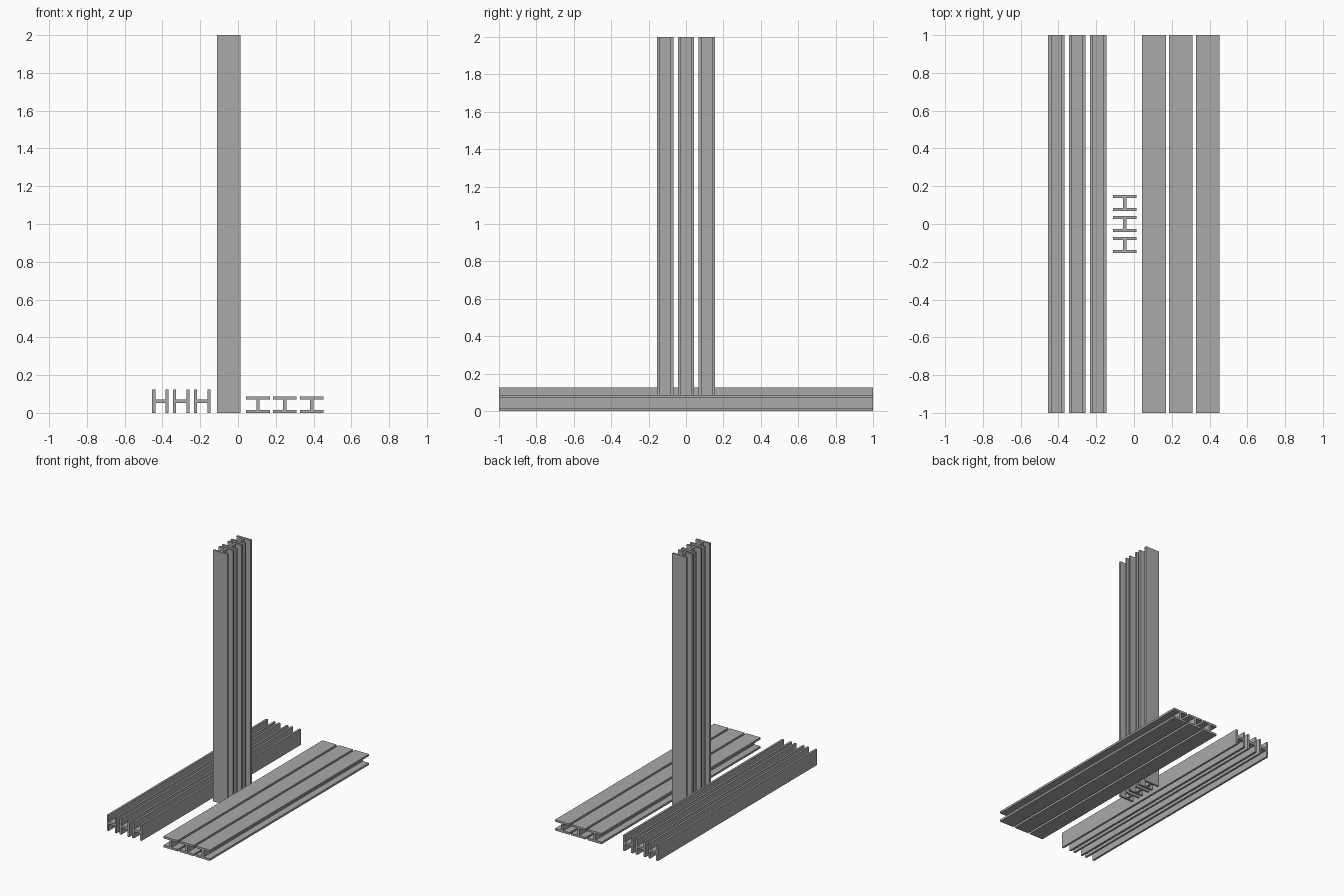
import bpy
import bmesh
from math import radians
from mathutils import Matrix

cube = bpy.data.objects.get("Cube")
if cube:
    bpy.data.objects.remove(cube, do_unlink=True)

WIDTH, DEPTH, LENGTH = 0.125, 0.086, 2.0
FLANGE, WEB = 0.016, 0.018

steel = bpy.data.materials.new("steel grey")
steel.use_nodes = True
colour = (0.4, 0.4, 0.4, 1)
steel.diffuse_color = colour
steel.node_tree.nodes["Principled BSDF"].inputs["Base Color"].default_value = colour


def h_beam(name, location, rotation):
    """H-section extruded along local z, flanges facing local +y and -y."""
    w, d, t = WIDTH / 2, DEPTH / 2, WEB / 2
    inner = d - FLANGE
    half = [(w, -d), (w, -inner), (t, -inner), (t, inner), (w, inner), (w, d)]
    outline = half + [(-x, y) for x, y in reversed(half)]
    bm = bmesh.new()
    face = bm.faces.new([bm.verts.new((x, y, -LENGTH / 2)) for x, y in outline])
    result = bmesh.ops.extrude_face_region(bm, geom=[face])
    top = [v for v in result["geom"] if isinstance(v, bmesh.types.BMVert)]
    bmesh.ops.translate(bm, verts=top, vec=(0, 0, LENGTH))
    bmesh.ops.recalc_face_normals(bm, faces=bm.faces)
    bm.transform(Matrix.Translation(location) @ rotation)
    mesh = bpy.data.meshes.new(name)
    bm.to_mesh(mesh)
    bm.free()
    mesh.materials.append(steel)
    obj = bpy.data.objects.new(name, mesh)
    bpy.context.collection.objects.link(obj)


upright = Matrix.Identity(4)
lying_flat = Matrix.Rotation(radians(90), 4, "X")
lying_on_edge = lying_flat @ Matrix.Rotation(radians(90), 4, "Z")

for i in (-1, 0, 1):
    n = i + 2
    # Standing beams in the middle
    h_beam(f"upright_beam_{n}", (-0.049, 0.111 * i, LENGTH / 2), upright)
    # Beams lying with their flanges horizontal
    h_beam(f"flat_beam_{n}", (0.248 + 0.142 * i, 0, DEPTH / 2), lying_flat)
    # Beams lying with their flanges vertical
    h_beam(f"edge_beam_{n}", (-0.300 + 0.111 * i, 0, WIDTH / 2), lying_on_edge)
